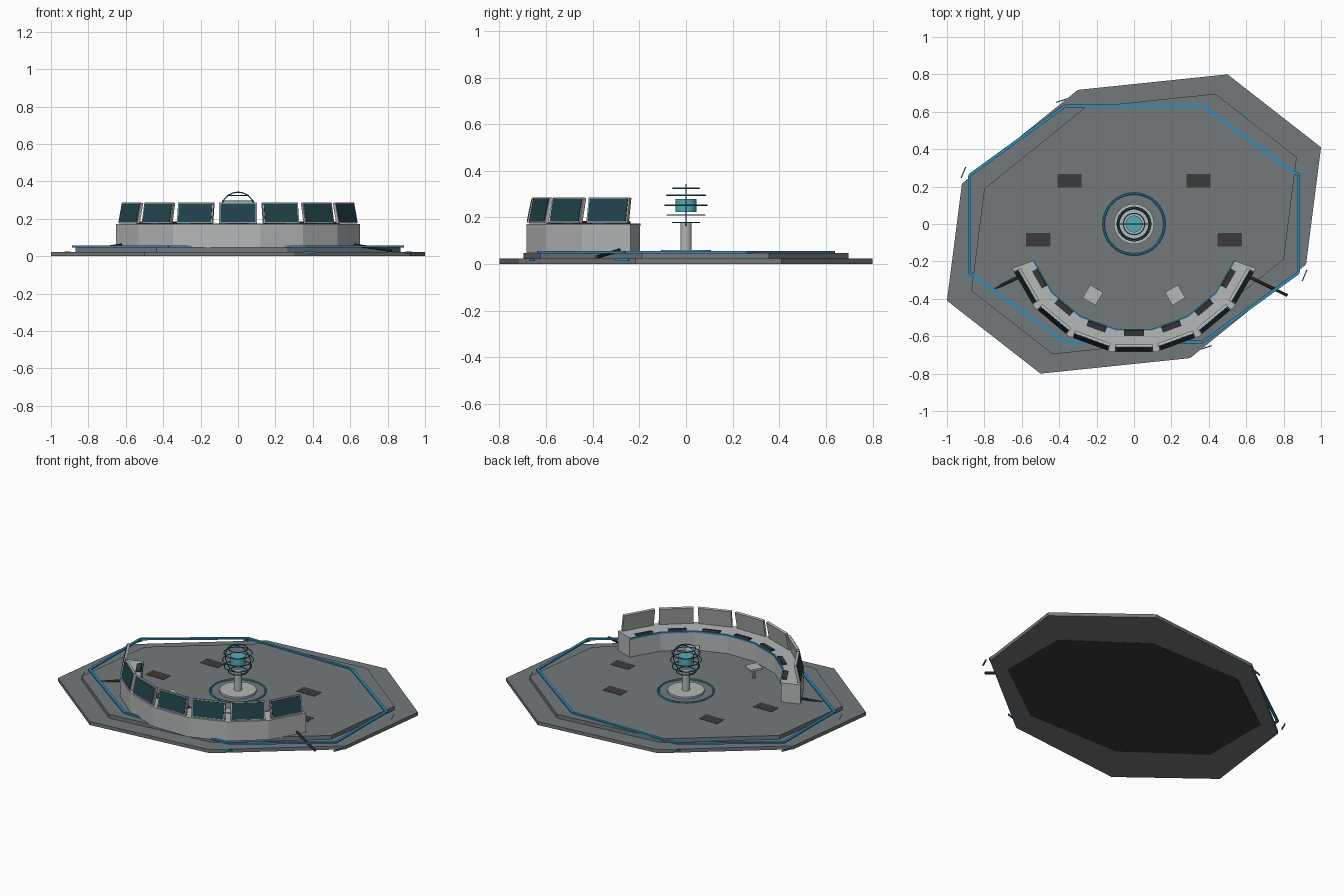
import bpy, bmesh, math
from mathutils import Matrix, Vector

if "Cube" in bpy.data.objects:
    bpy.data.objects.remove(bpy.data.objects["Cube"])


def mat(name, r, g, b):
    m = bpy.data.materials.new(name)
    m.diffuse_color = (r, g, b, 1)
    m.use_nodes = True
    m.node_tree.nodes["Principled BSDF"].inputs["Base Color"].default_value = m.diffuse_color
    return m


FLOOR = mat("floor_grey", .17, .19, .20)
HULL = mat("light_grey", .46, .48, .49)
DARK = mat("charcoal", .045, .045, .045)
BLUE = mat("trim_blue", .03, .27, .48)
SCREEN = mat("screen_dark_teal", .015, .055, .07)
TEAL = mat("glow_teal", .09, .42, .47)
CAGE = mat("cage_teal", .02, .16, .2)


def finish(name, bm, m, smooth=False):
    bmesh.ops.recalc_face_normals(bm, faces=bm.faces)
    me = bpy.data.meshes.new(name)
    bm.to_mesh(me)
    bm.free()
    me.materials.append(m)
    ob = bpy.data.objects.new(name, me)
    bpy.context.collection.objects.link(ob)
    if smooth:
        bpy.context.view_layer.objects.active = ob
        ob.select_set(True)
        bpy.ops.object.shade_smooth_by_angle(angle=math.radians(40))
        ob.select_set(False)
    return ob


def add_prism(bm, pts, z0, z1):
    lo = [bm.verts.new((x, y, z0)) for x, y in pts]
    hi = [bm.verts.new((x, y, z1)) for x, y in pts]
    bm.faces.new(lo)
    bm.faces.new(hi)
    n = len(pts)
    for i in range(n):
        j = (i + 1) % n
        bm.faces.new((lo[i], lo[j], hi[j], hi[i]))


def prism(name, pts, z0, z1, m):
    bm = bmesh.new()
    add_prism(bm, pts, z0, z1)
    return finish(name, bm, m)


def add_box(bm, size, loc, rz=0, tilt=0, offset=(0, 0, 0)):
    M = (Matrix.Translation(loc) @ Matrix.Rotation(rz, 4, 'Z') @ Matrix.Rotation(-tilt, 4, 'X')
         @ Matrix.Translation(offset) @ Matrix.Diagonal((*size, 1)))
    bmesh.ops.create_cube(bm, size=1, matrix=M)


def cylinder(name, r, z0, z1, m, seg=32):
    bm = bmesh.new()
    bmesh.ops.create_cone(bm, cap_ends=True, segments=seg, radius1=r, radius2=r, depth=z1 - z0,
                          matrix=Matrix.Translation((0, 0, (z0 + z1) / 2)))
    return finish(name, bm, m, True)


def ring(name, R, r, z, m, upright=False):
    bpy.ops.mesh.primitive_torus_add(major_radius=R, minor_radius=r, major_segments=40,
                                     minor_segments=6, location=(0, 0, z),
                                     rotation=(math.pi / 2 if upright else 0, 0, 0))
    ob = bpy.context.object
    ob.name = name
    ob.data.materials.append(m)
    ob.select_set(False)


def scaled(pts, k):
    return [(x * k, y * k) for x, y in pts]


def polar(r, a):
    return (r * math.sin(a), -r * math.cos(a))


# platform: two stacked skewed octagons (point symmetric)
half = [(-.30, .717), (.50, .80), (1.0, .41), (.92, -.216)]
base = half + scaled(half, -1)
prism("lower_platform", base, .001, .023, FLOOR)
prism("upper_platform", scaled(base, .87), .022, .048, FLOOR)

# underside plate and blue octagonal trim
octo = [(.37, .63), (.88, .26), (.88, -.26), (.37, -.63),
        (-.37, -.63), (-.88, -.26), (-.88, .26), (-.37, .63)]
prism("underside_plate", scaled(octo, .88), 0, .004, DARK)
bm = bmesh.new()
for i in range(8):
    a, b = Vector(octo[i]), Vector(octo[(i + 1) % 8])
    d, c = b - a, (a + b) / 2
    add_box(bm, (d.length, .016, .01), (c.x, c.y, .051), math.atan2(d.y, d.x))
finish("floor_trim", bm, BLUE)

# small edge lights around the rim
bm = bmesh.new()
for x, y, a in ((.912, .275, -67), (.912, -.275, 67), (.385, -.66, 18), (.385, .66, -18)):
    for s in (1, -1):
        add_box(bm, (.065, .006, .01), (s * x, y, .019), math.radians(a * s))
finish("edge_lights", bm, BLUE)

# dark floor panels
bm = bmesh.new()
for x, y in ((.345, .232), (.512, -.085)):
    for s in (1, -1):
        add_box(bm, (.13, .073, .006), (s * x, y, .0465))
finish("floor_panels", bm, DARK)

# curved console of seven bays with screens, keyboards and inner light strip
body, frame, back, glass, keys, strip = [bmesh.new() for _ in range(6)]
h = math.radians(10)
for i in range(-3, 4):
    a = math.radians(20 * i)
    add_prism(body, [polar(.575, a - h), polar(.695, a - h), polar(.695, a + h), polar(.575, a + h)],
              .047, .172)
    add_prism(strip, [polar(.569, a - h), polar(.577, a - h), polar(.577, a + h), polar(.569, a + h)],
              .163, .174)
    at = (*polar(.662, a), .23)
    add_box(frame, (.202, .016, .112), at, a, .2)
    add_box(glass, (.188, .005, .1), at, a, .2, (0, -.0085, 0))
    add_box(keys, (.105, .03, .012), (*polar(.583, a), .176), a, -.25)
finish("console_body", body, HULL)
finish("screen_frames", frame, HULL)
finish("screen_glass", glass, SCREEN)
finish("keyboards", keys, DARK)
finish("console_light_strip", strip, BLUE)
back.free()

# slim struts at both console ends
bm = bmesh.new()
for s in (1, -1):
    p, q = Vector((s * .62, -.285, .06)), Vector((s * .82, -.382, .03))
    rot = (q - p).to_track_quat('Z', 'Y').to_matrix().to_4x4()
    bmesh.ops.create_cone(bm, cap_ends=True, segments=8, radius1=.008, radius2=.008,
                          depth=(q - p).length, matrix=Matrix.Translation((p + q) / 2) @ rot)
finish("end_struts", bm, DARK)

# two stools
bm = bmesh.new()
for s in (1, -1):
    add_box(bm, (.08, .08, .014), (s * .22, -.38, .115), s * math.radians(30))
    bmesh.ops.create_cone(bm, cap_ends=True, segments=10, radius1=.01, radius2=.01, depth=.066,
                          matrix=Matrix.Translation((s * .22, -.38, .08)))
finish("stools", bm, HULL)

# central pedestal with caged globe
ring("floor_ring", .163, .006, .05, BLUE)
cylinder("pedestal_foot", .108, .046, .06, HULL)
cylinder("pedestal_column", .024, .058, .178, HULL, 20)
cylinder("globe_core", .045, .223, .28, TEAL)
for n, (z, r) in enumerate(((.178, .057), (.21, .08), (.252, .09), (.295, .083), (.325, .057))):
    ring("globe_ring_%d" % n, r, .003, z, CAGE)
ring("globe_upright_ring", .09, .003, .252, CAGE, True)
